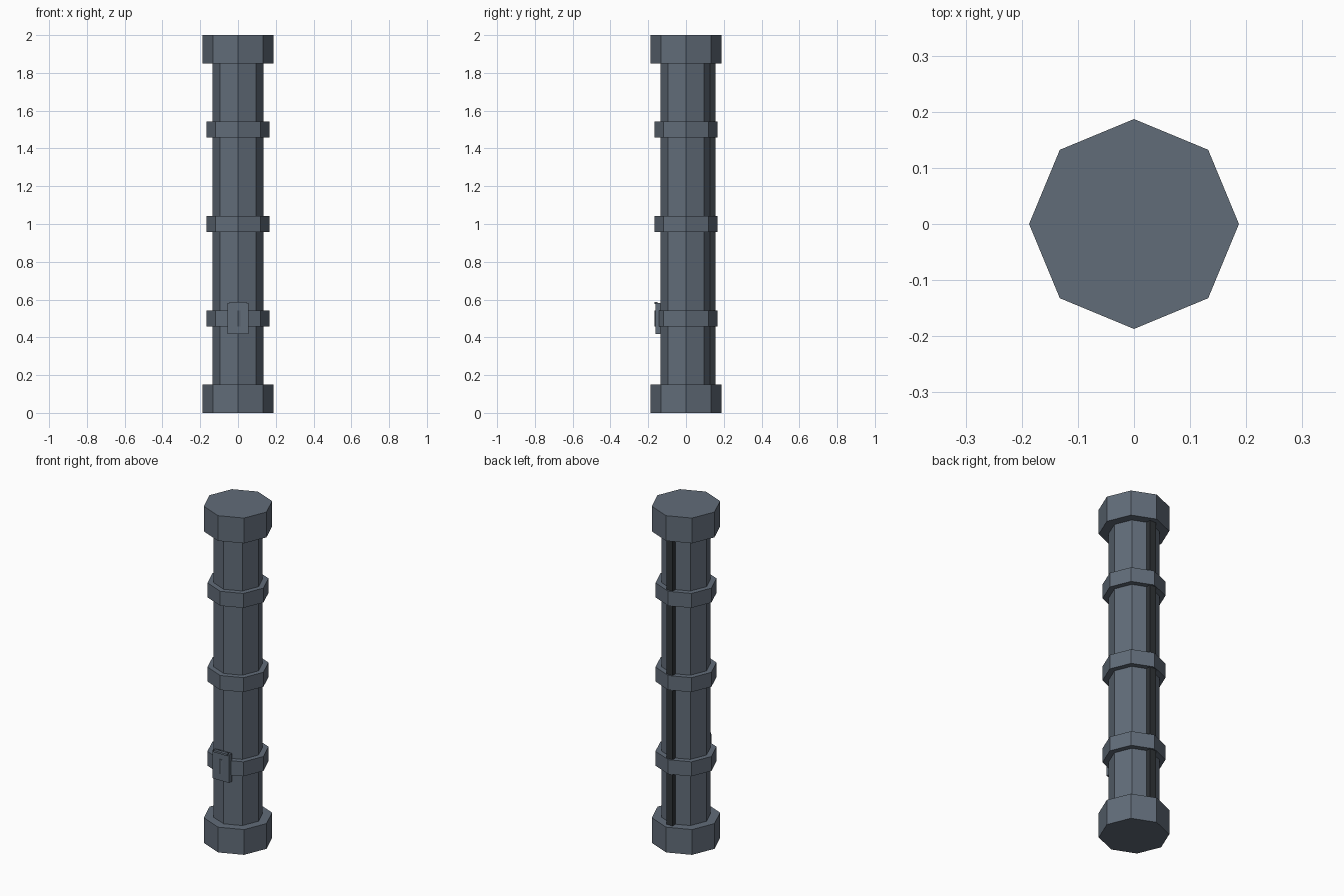
import bpy
import math

cube = bpy.data.objects.get("Cube")
if cube:
    bpy.data.objects.remove(cube, do_unlink=True)


def material(name, rgb):
    m = bpy.data.materials.new(name)
    m.use_nodes = True
    color = (*rgb, 1)
    m.diffuse_color = color
    m.node_tree.nodes["Principled BSDF"].inputs["Base Color"].default_value = color
    return m


steel = material("blue grey steel", (0.12, 0.15, 0.19))
dark = material("dark rubber", (0.03, 0.035, 0.04))


def octagon(name, radius, low, high):
    # Corners lie on the x and y axes
    bpy.ops.mesh.primitive_cylinder_add(vertices=8, radius=radius, depth=high - low,
                                        location=(0, 0, (low + high) / 2))
    finish(name, steel)


def box(name, xs, ys, zs, mat):
    spans = (xs, ys, zs)
    bpy.ops.mesh.primitive_cube_add(size=1, location=[sum(s) / 2 for s in spans])
    bpy.context.object.scale = [s[1] - s[0] for s in spans]
    bpy.ops.object.transform_apply(location=False, rotation=False, scale=True)
    finish(name, mat)


def finish(name, mat):
    ob = bpy.context.object
    ob.name = name
    ob.data.materials.append(mat)


# Column with end collars
octagon("shaft", 0.135, 0.1, 1.9)
octagon("bottom_collar", 0.187, 0, 0.15)
octagon("top_collar", 0.187, 1.85, 2)

# Evenly spaced bands
for i in range(3):
    z = 0.5 + i * 0.5
    octagon(f"band_{i + 1}", 0.167, z - 0.043, z + 0.043)

# Cable strip down the back
box("cable_strip", (-0.02, 0.02), (0.1, 0.155), (0.12, 1.88), dark)

# Access panel with a small hood on the front
box("access_panel", (-0.055, 0.055), (-0.162, -0.135), (0.417, 0.583), steel)
box("panel_hood", (-0.045, 0.045), (-0.168, -0.15), (0.577, 0.588), steel)
